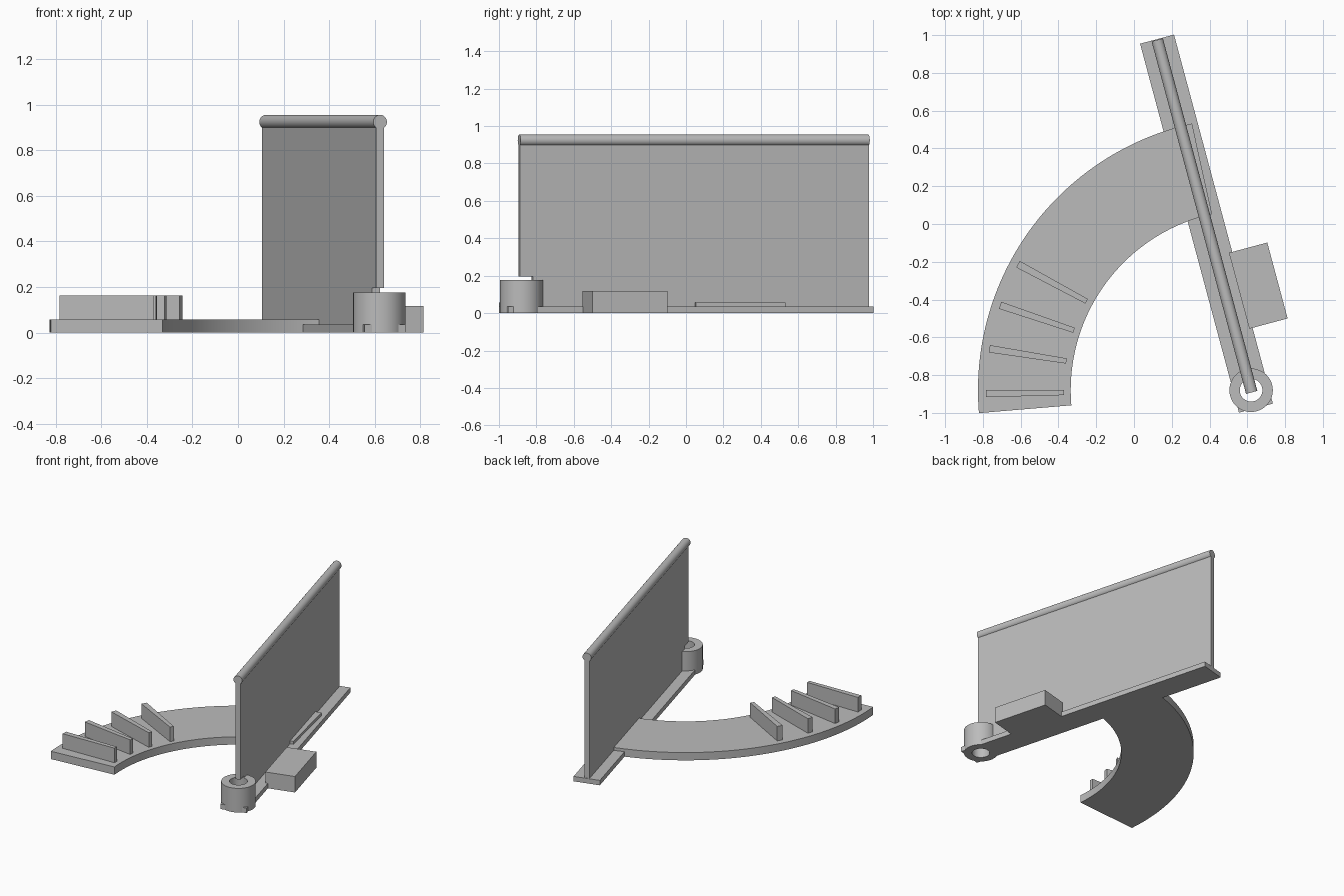
import bpy, bmesh, math
from mathutils import Vector, Matrix

if "Cube" in bpy.data.objects:
    bpy.data.objects.remove(bpy.data.objects["Cube"])

PIVOT = Vector((0.62, -0.88, 0))
TILT = math.radians(15)
# local frame: x across the wall, y along it, origin at the pivot
FRAME = Matrix.Translation(PIVOT) @ Matrix.Rotation(TILT, 4, 'Z')

grey = bpy.data.materials.new("grey")
grey.diffuse_color = (0.5, 0.5, 0.5, 1)
grey.use_nodes = True
grey.node_tree.nodes["Principled BSDF"].inputs["Base Color"].default_value = grey.diffuse_color


def finish(name, bm, matrix, smooth=False):
    bmesh.ops.recalc_face_normals(bm, faces=bm.faces)
    bm.transform(matrix)
    mesh = bpy.data.meshes.new(name)
    bm.to_mesh(mesh)
    bm.free()
    mesh.materials.append(grey)
    obj = bpy.data.objects.new(name, mesh)
    bpy.context.collection.objects.link(obj)
    bpy.ops.object.select_all(action='DESELECT')
    obj.select_set(True)
    bpy.context.view_layer.objects.active = obj
    if smooth:
        bpy.ops.object.shade_smooth_by_angle(angle=math.radians(30))
    return obj


def extrude(name, points, offset, matrix=FRAME, smooth=False):
    """Solid made by sweeping a flat outline along an offset."""
    bm = bmesh.new()
    face = bm.faces.new([bm.verts.new(p) for p in points])
    new = bmesh.ops.extrude_face_region(bm, geom=[face], use_keep_orig=True)["geom"]
    bmesh.ops.translate(bm, vec=offset, verts=[g for g in new if isinstance(g, bmesh.types.BMVert)])
    return finish(name, bm, matrix, smooth)


def box(name, x0, x1, y0, y1, z0, z1):
    return extrude(name, [(x0, y0, z0), (x1, y0, z0), (x1, y1, z0), (x0, y1, z0)], (0, 0, z1 - z0))


def sector(name, r0, r1, a0, a1, z0, z1, steps, closed=False):
    """Curved slab around the pivot, or a full ring when closed."""
    bm = bmesh.new()
    rows = []
    for i in range(steps if closed else steps + 1):
        a = math.radians(a0 + (a1 - a0) * i / steps)
        rows.append([bm.verts.new((r * math.cos(a), r * math.sin(a), z))
                     for r, z in ((r0, z0), (r1, z0), (r1, z1), (r0, z1))])
    pairs = list(zip(rows, rows[1:]))
    if closed:
        pairs.append((rows[-1], rows[0]))
    else:
        bm.faces.new(rows[0])
        bm.faces.new(rows[-1])
    for p, q in pairs:
        for k in range(4):
            j = (k + 1) % 4
            bm.faces.new((p[k], p[j], q[j], q[k]))
    return finish(name, bm, Matrix.Translation(PIVOT), steps > 1)


# base strip with the pivot hole drilled through it
strip = box("base_strip", -0.093, 0.093, -0.098, 1.924, 0, 0.036)
hole = extrude("hole_cutter", [(0.06 * math.cos(math.tau * i / 48), 0.06 * math.sin(math.tau * i / 48), -0.1)
                               for i in range(48)], (0, 0, 0.3))
hole.hide_render = True
bpy.context.view_layer.objects.active = strip
cut = strip.modifiers.new("hole", 'BOOLEAN')
cut.operation = 'DIFFERENCE'
cut.solver = 'EXACT'
cut.object = hole
bpy.ops.object.modifier_apply(modifier=cut.name)
bpy.data.objects.remove(hole)

# pivot collar
sector("pivot_collar", 0.06, 0.115, 0, 360, 0, 0.177, 48, closed=True)

# upright wall, notched over the collar
wall = [(0.06, 0.03), (1.92, 0.03), (1.92, 0.92), (-0.012, 0.92), (-0.012, 0.195), (0.06, 0.195)]
extrude("wall", [(-0.018, y, z) for y, z in wall], (0.036, 0, 0))

# round rail along the top of the wall
rail = [(0.031 * math.cos(math.tau * i / 32), -0.012, 0.924 + 0.031 * math.sin(math.tau * i / 32))
        for i in range(32)]
extrude("top_rail", rail, (0, 1.932, 0), smooth=True)

# side block
box("side_block", 0.075, 0.285, 0.317, 0.733, 0, 0.117)

# curved track and its radial fins
sector("curved_track", 0.955, 1.446, 102.5, 184.8, 0, 0.057, 64)
for i in range(4):
    a = 180.7 - 9.7 * i
    sector(f"fin_{i + 1}", 0.99, 1.403, a - 0.8, a + 0.8, 0.05, 0.164, 1)
